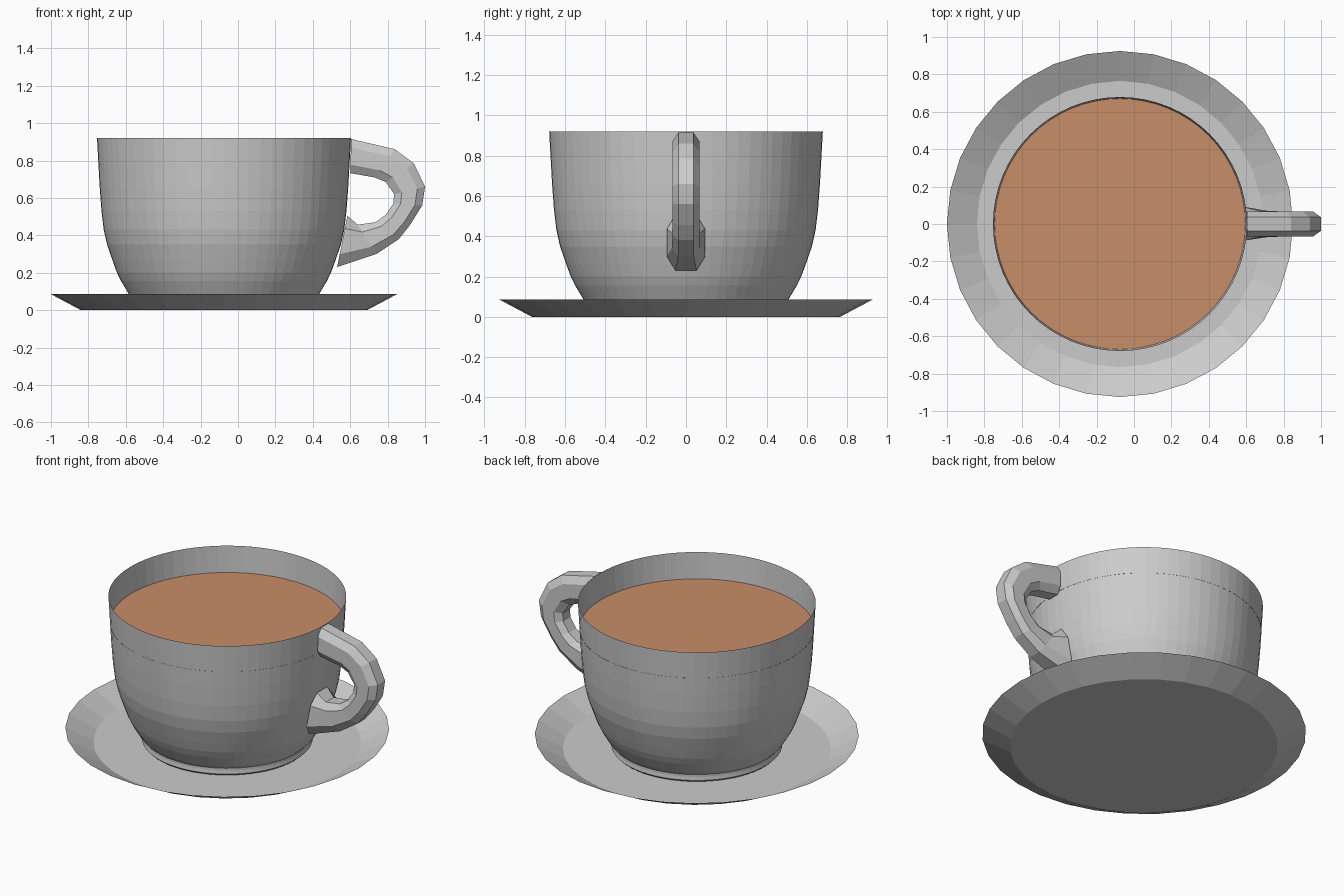
import bpy
import bmesh
import math

if "Cube" in bpy.data.objects:
    bpy.data.objects.remove(bpy.data.objects["Cube"])

CX = -0.075  # axis of cup and saucer


def add_mesh(name, bm):
    bmesh.ops.recalc_face_normals(bm, faces=bm.faces)
    mesh = bpy.data.meshes.new(name)
    bm.to_mesh(mesh)
    bm.free()
    obj = bpy.data.objects.new(name, mesh)
    bpy.context.collection.objects.link(obj)
    return obj


def loft(bm, rings):
    for a, b in zip(rings, rings[1:]):
        n = len(a)
        for i in range(n):
            j = (i + 1) % n
            bm.faces.new((a[i], a[j], b[j], b[i]))


def lathe(name, profile, sides):
    """Revolve (radius, z) points; the first ring is closed by a disc."""
    bm = bmesh.new()
    rings = []
    for r, z in profile:
        angles = [2 * math.pi * i / sides for i in range(sides)]
        rings.append([bm.verts.new((CX + r * math.cos(t), r * math.sin(t), z))
                      for t in angles])
    loft(bm, rings)
    bm.faces.new(rings[0])
    return add_mesh(name, bm)


# Saucer: flat floor with a sloping rim
lathe("saucer", [(0.765, 0.0), (0.925, 0.085)], 32)

# Cup: thin open shell with a small foot
lathe("cup", [(0.475, 0.012), (0.488, 0.025), (0.485, 0.045), (0.485, 0.06),
              (0.508, 0.085), (0.55, 0.155), (0.572, 0.20), (0.594, 0.26),
              (0.625, 0.35), (0.643, 0.43), (0.655, 0.53), (0.664, 0.65),
              (0.670, 0.755), (0.679, 0.92)], 64)

# Drink surface
drink = lathe("drink", [(0.671, 0.755)], 64)
mat = bpy.data.materials.new("drink_brown")
mat.diffuse_color = (0.58, 0.27, 0.14, 1)
mat.use_nodes = True
mat.node_tree.nodes["Principled BSDF"].inputs["Base Color"].default_value = mat.diffuse_color
drink.data.materials.append(mat)

# Handle: eight-sided sections given as outer (x, z), inner (x, z), half width
sections = [
    (0.605, 0.915, 0.60, 0.732, 0.066),
    (0.84, 0.86, 0.73, 0.71, 0.066),
    (0.94, 0.785, 0.79, 0.685, 0.066),
    (1.0, 0.66, 0.835, 0.62, 0.066),
    (0.985, 0.56, 0.83, 0.57, 0.066),
    (0.92, 0.455, 0.79, 0.51, 0.066),
    (0.86, 0.38, 0.735, 0.47, 0.066),
    (0.74, 0.30, 0.64, 0.457, 0.07),
    (0.53, 0.23, 0.585, 0.505, 0.095),
]
octagon = [(1, 0.55), (0.5, 1), (-0.5, 1), (-1, 0.55),
           (-1, -0.55), (-0.5, -1), (0.5, -1), (1, -0.55)]
bm = bmesh.new()
rings = []
for ox, oz, ix, iz, w in sections:
    rings.append([bm.verts.new(((ox + ix) / 2 + a * (ox - ix) / 2, b * w,
                                (oz + iz) / 2 + a * (oz - iz) / 2))
                  for a, b in octagon])
loft(bm, rings)
bm.faces.new(rings[0])
bm.faces.new(rings[-1])
add_mesh("handle", bm)
